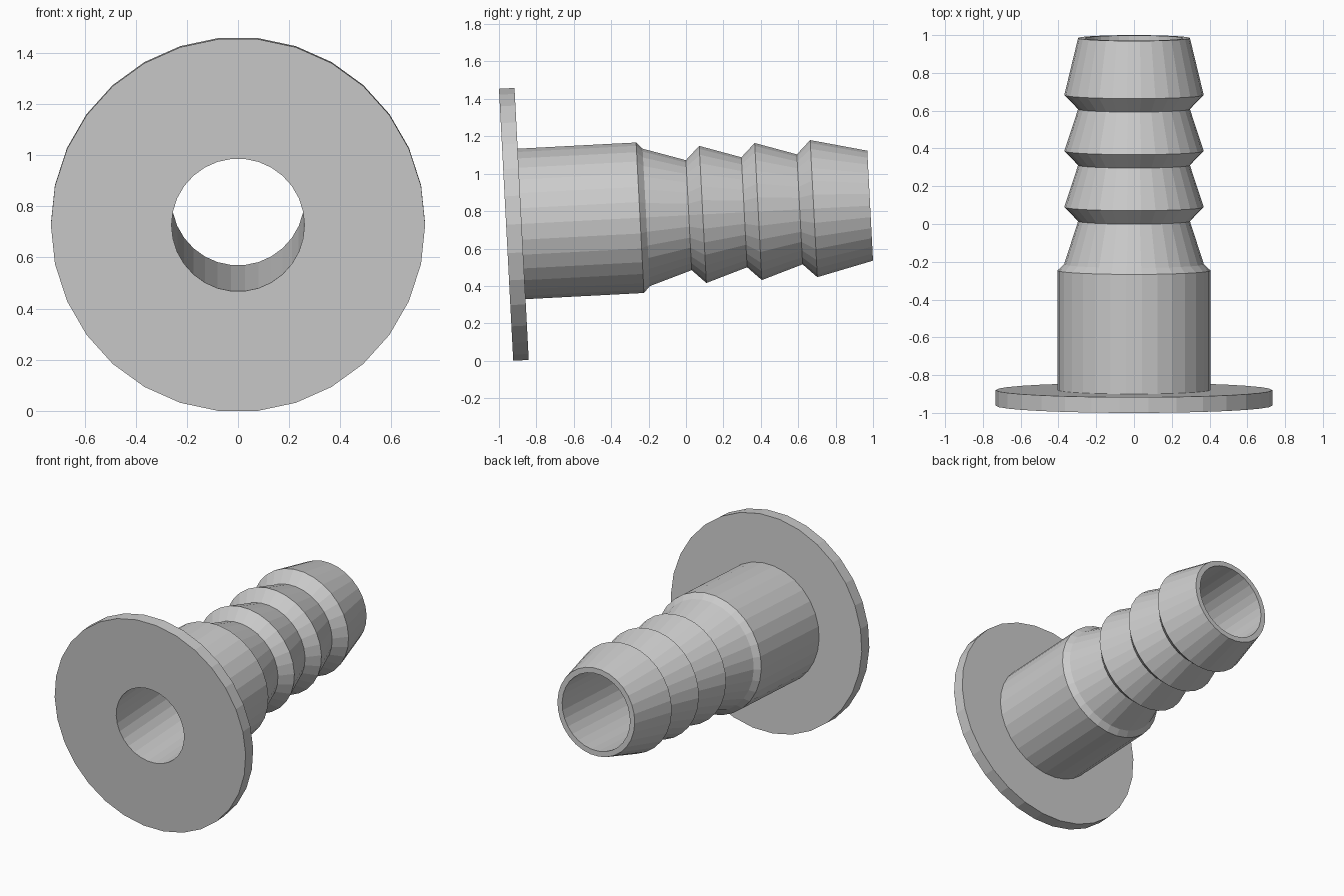
import bpy, bmesh
from math import cos, sin, pi, radians
from mathutils import Matrix

if "Cube" in bpy.data.objects:
    bpy.data.objects.remove(bpy.data.objects["Cube"])

SIDES = 30
TILT = radians(3)      # the axis rises slightly towards the back
BORE = 0.26
LENGTH = 1.949
FLANGE_R = 0.732

# Outer outline as (radius, distance along axis): flange, sleeve, chamfer
profile = [(BORE, 0), (FLANGE_R, 0), (FLANGE_R, 0.083),
           (0.405, 0.083), (0.405, 0.717), (0.37, 0.75)]
# Three repeated barbs: narrow neck, then sharp ridge
for i in range(3):
    start = 0.978 + 0.297 * i
    profile += [(0.296, start), (0.369, start + 0.075)]
# Tip, then back into the through bore
profile += [(0.296, LENGTH), (BORE, LENGTH)]


def lathe(name, outline, sides):
    """Revolve a closed outline about the y axis."""
    bm = bmesh.new()
    rings = []
    for k in range(sides):
        a = 2 * pi * k / sides
        rings.append([bm.verts.new((r * cos(a), t, r * sin(a)))
                      for r, t in outline])
    n = len(outline)
    for k in range(sides):
        p, q = rings[k], rings[(k + 1) % sides]
        for j in range(n):
            m = (j + 1) % n
            bm.faces.new((p[j], p[m], q[m], q[j]))
    bmesh.ops.recalc_face_normals(bm, faces=bm.faces)
    # Tilt, then set on the ground and centre front to back
    bm.transform(Matrix.Rotation(TILT, 4, 'X'))
    ys = [v.co.y for v in bm.verts]
    low = min(v.co.z for v in bm.verts)
    bm.transform(Matrix.Translation((0, -(min(ys) + max(ys)) / 2, -low)))
    mesh = bpy.data.meshes.new(name)
    bm.to_mesh(mesh)
    bm.free()
    obj = bpy.data.objects.new(name, mesh)
    bpy.context.collection.objects.link(obj)
    return obj


# Flanged hose fitting with barbed spigot
lathe("barbed_hose_fitting", profile, SIDES)
